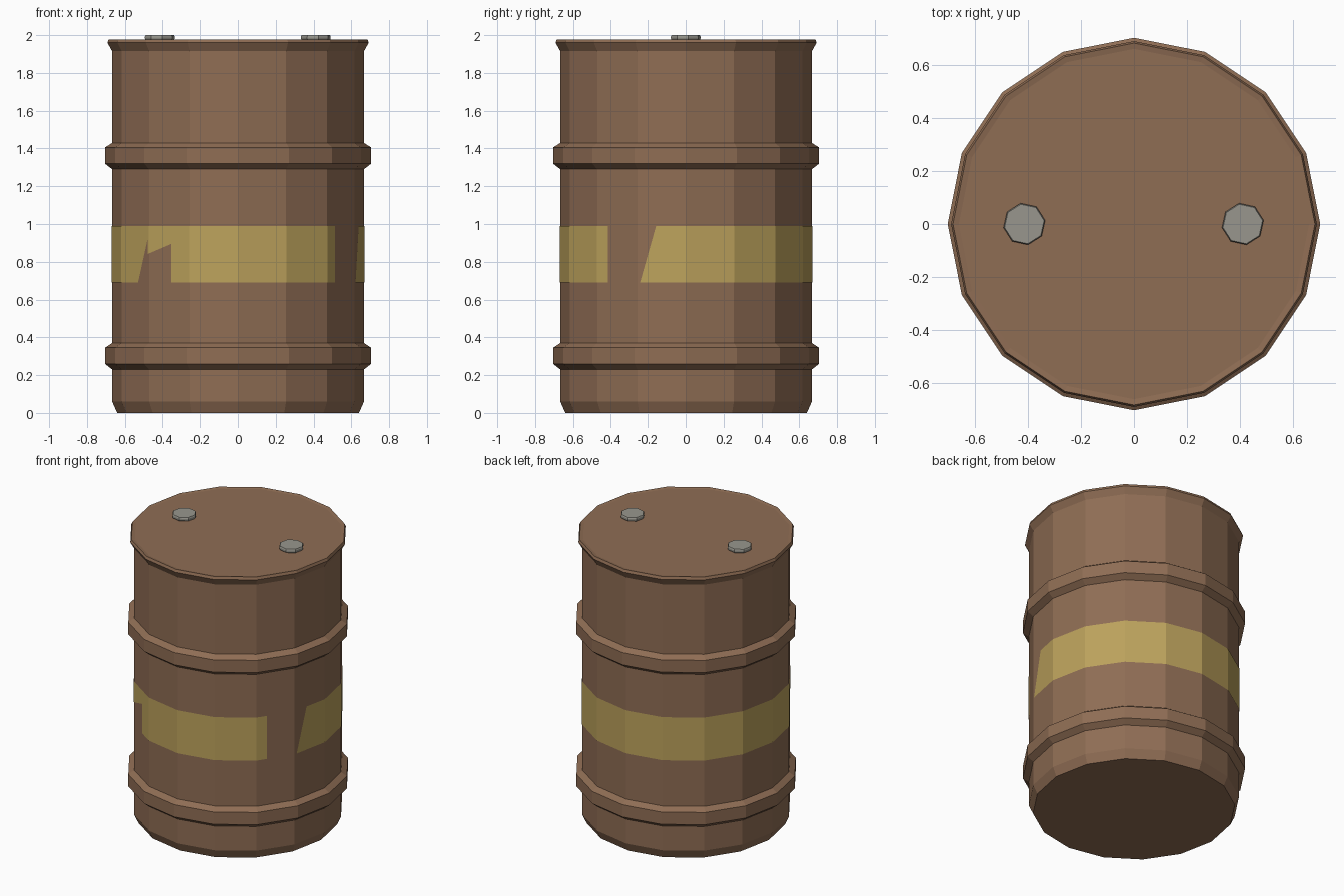
import bpy, bmesh, math

if "Cube" in bpy.data.objects:
    bpy.data.objects.remove(bpy.data.objects["Cube"])

SIDES = 16
STEP = 2 * math.pi / SIDES


def material(name, rgb):
    lin = [((c / 255 + 0.055) / 1.055) ** 2.4 for c in rgb]
    m = bpy.data.materials.new(name)
    m.diffuse_color = (*lin, 1)
    m.use_nodes = True
    m.node_tree.nodes["Principled BSDF"].inputs["Base Color"].default_value = m.diffuse_color
    return m


def finish(name, bm, mat):
    bmesh.ops.recalc_face_normals(bm, faces=bm.faces)
    me = bpy.data.meshes.new(name)
    bm.to_mesh(me)
    bm.free()
    me.materials.append(mat)
    ob = bpy.data.objects.new(name, me)
    bpy.context.collection.objects.link(ob)
    return ob


def lathe(name, profile, sides, mat, centre=(0, 0), turn=0.0):
    bm = bmesh.new()
    rings = []
    for r, z in profile:
        rings.append([bm.verts.new((centre[0] + r * math.cos(turn + i * 2 * math.pi / sides),
                                    centre[1] + r * math.sin(turn + i * 2 * math.pi / sides), z))
                      for i in range(sides)])
    for a, b in zip(rings, rings[1:]):
        for i in range(sides):
            j = (i + 1) % sides
            bm.faces.new((a[i], a[j], b[j], b[i]))
    bm.faces.new(rings[0])
    bm.faces.new(rings[-1])
    return finish(name, bm, mat)


rust = material("rusty_brown", (143, 109, 84))
yellow = material("faded_yellow", (188, 162, 92))
grey = material("cap_grey", (152, 150, 141))

# Drum body: chamfered foot, two ribs, flared rim and lid
R, RIB = 0.667, 0.705
profile = [(0.64, 0), (R, 0.06)]
for z in (0.23, 1.29):
    profile += [(R, z), (RIB, z + 0.03), (RIB, z + 0.115), (R, z + 0.14)]
profile += [(R, 1.915), (0.692, 1.96), (0.685, 1.978), (0.663, 1.974)]
lathe("drum_body", profile, SIDES, rust)

# Two plugs on the lid
for side, x in (("left", -0.415), ("right", 0.412)):
    lathe(side + "_lid_plug", [(0.073, 1.97), (0.08, 1.982), (0.08, 1.992), (0.076, 2.0)],
          8, grey, (x, 0), math.radians(10))


# Worn painted band: u counts facets round from the front towards +x
def on_wall(u, z):
    k = math.floor(u)
    f = u - k
    a, b = k * STEP, (k + 1) * STEP
    r = R + 0.003
    return (r * ((1 - f) * math.sin(a) + f * math.sin(b)),
            -r * ((1 - f) * math.cos(a) + f * math.cos(b)), z)


LOW, HIGH = 0.69, 0.99
# each piece: start u, end u, bottom z at both ends, top z at both ends
pieces = [
    (3.06, 3.39, LOW, LOW, LOW, HIGH),      # slanted torn end
    (3.39, 13.61, LOW, LOW, HIGH, HIGH),    # long run round the back
    (13.61, 13.96, LOW, 0.92, HIGH, HIGH),  # chipped notch
    (13.96, 14.55, 0.84, 0.895, HIGH, HIGH),
    (14.55, 18.27, LOW, LOW, HIGH, HIGH),   # front run
]
bm = bmesh.new()
for u0, u1, l0, l1, h0, h1 in pieces:
    cuts = [u0] + [k for k in range(math.floor(u0) + 1, math.ceil(u1))] + [u1]
    for a, b in zip(cuts, cuts[1:]):
        fa, fb = (a - u0) / (u1 - u0), (b - u0) / (u1 - u0)
        # keep each plate end on its own facet
        pts = [on_wall(a, l0 + (l1 - l0) * fa), on_wall(b, l0 + (l1 - l0) * fb),
               on_wall(b, h0 + (h1 - h0) * fb), on_wall(a, h0 + (h1 - h0) * fa)]
        if pts[0] == pts[3]:
            pts.pop()
        bm.faces.new([bm.verts.new(p) for p in pts])
bmesh.ops.remove_doubles(bm, verts=bm.verts, dist=0.0005)
for f in bm.faces:
    f.normal_update()
    c = f.calc_center_median()
    if f.normal.x * c.x + f.normal.y * c.y < 0:
        f.normal_flip()
finish("painted_band", bm, yellow)
